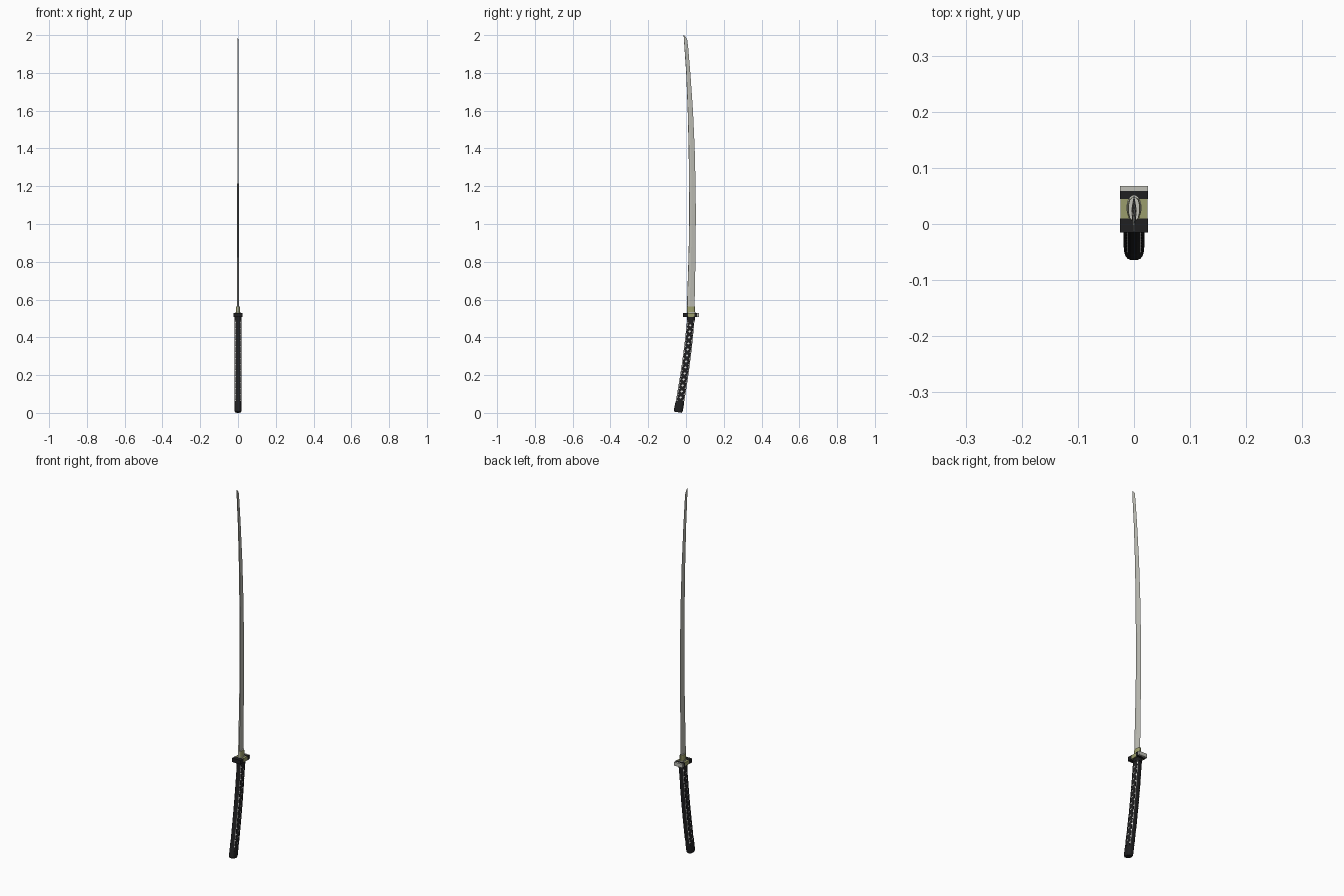
import bpy, bmesh, math

if "Cube" in bpy.data.objects:
    bpy.data.objects.remove(bpy.data.objects["Cube"])


def material(name, rgb):
    m = bpy.data.materials.new(name)
    m.diffuse_color = (*rgb, 1)
    m.use_nodes = True
    m.node_tree.nodes["Principled BSDF"].inputs["Base Color"].default_value = m.diffuse_color
    return m


BLACK = material("black wrap", (0.014, 0.014, 0.015))
STEEL = material("pale steel", (0.52, 0.52, 0.47))
BRASS = material("olive brass", (0.33, 0.34, 0.15))
WHITE = material("white ray skin", (0.78, 0.78, 0.76))


def finish(name, bm, mats):
    bmesh.ops.recalc_face_normals(bm, faces=bm.faces)
    me = bpy.data.meshes.new(name)
    bm.to_mesh(me)
    bm.free()
    for m in mats:
        me.materials.append(m)
    ob = bpy.data.objects.new(name, me)
    bpy.context.collection.objects.link(ob)
    return ob


def loft(name, rings, mats, rule=None):
    """Skin a list of equal closed rings and cap both ends."""
    bm = bmesh.new()
    vs = [[bm.verts.new(p) for p in r] for r in rings]
    n = len(rings[0])
    for a, b in zip(vs, vs[1:]):
        for i in range(n):
            j = (i + 1) % n
            bm.faces.new((a[i], a[j], b[j], b[i]))
    bm.faces.new(vs[0])
    bm.faces.new(vs[-1])
    bm.normal_update()
    if rule:
        for f in bm.faces:
            f.material_index = rule(f)
    return finish(name, bm, mats)


def box(name, x, y0, y1, z0, z1, mat):
    ring = [(-x, y0), (x, y0), (x, y1), (-x, y1)]
    return loft(name, [[(a, b, z) for a, b in ring] for z in (z0, z1)], [mat])


def oval(rx, ry, cy, z, n=16, power=0.75, tilt=0.0):
    """Rounded-rectangle ring; tilt raises z with y."""
    ring = []
    for i in range(n):
        a = 2 * math.pi * (i + 0.5) / n
        c, s = math.cos(a), math.sin(a)
        dy = ry * math.copysign(abs(s) ** power, s)
        ring.append((rx * math.copysign(abs(c) ** power, c), cy + dy, z + tilt * dy))
    return ring


# blade: spine y, cutting edge y and half thickness along z
blade = []
for z, spine, edge, t in [(0.52, .006, .045, .0045), (0.6, .007, .046, .0045),
                          (0.75, .012, .049, .0045), (0.9, .016, .051, .0042),
                          (1.05, .018, .052, .004), (1.2, .017, .051, .004),
                          (1.4, .015, .046, .0036), (1.6, .010, .037, .0033),
                          (1.8, .002, .023, .003), (1.93, -.007, .012, .0024)]:
    ridge = spine + 0.35 * (edge - spine)
    blade.append([(0, spine - .001, z), (t * .75, spine, z), (t, ridge, z),
                  (0, edge, z), (-t, ridge, z), (-t * .75, spine, z)])
# slanted tip
blade.append([(0, -.0125, 2.0), (.001, -.012, 2.0), (.001, -.006, 1.995),
              (0, .006, 1.98), (-.001, -.006, 1.995), (-.001, -.012, 2.0)])
loft("blade", blade, [STEEL])


# handle centre line (quadratic curve) and depth
def centre(z):
    u = z / 0.5
    return -0.043 + 0.095 * u - 0.026 * u * u


def depth(z):
    return 0.0225 - 0.006 * z


HX = 0.017
core = [oval(HX, depth(z), centre(z), z, 16, 0.75, -0.15)
        for z in [0.02 + 0.485 * i / 12 for i in range(13)]]
# ray skin shows on the flat sides, the edges are wrapped
loft("handle_core", core, [BLACK, WHITE],
     lambda f: int(abs(f.normal.x) > 0.75 and f.calc_center_median().z > 0.05))

# pommel
loft("pommel", [oval(HX * s, depth(z) * s, centre(z), z, 16, 0.75, -0.15)
                for z, s in [(0.0035, .9), (0.01, 1.06), (0.05, 1.06), (0.055, 1.0)]], [BLACK])

# crossing wrap bands over the two sides
bm = bmesh.new()
N, Z0, Z1 = 14, 0.05, 0.495
pitch = (Z1 - Z0) / N
for side in (-1, 1):
    for k in range(N):
        for way in (-1, 1):
            rows = []
            for i in range(5):
                u = -0.8 + 0.4 * i
                z = Z0 + pitch * (k + 0.5 + 0.55 * u * way)
                bulge = (1 - abs(u) ** (1 / 0.375)) ** 0.375
                row = []
                for dz in (-0.3, 0.3):
                    zz = z + dz * pitch
                    y = centre(zz) + depth(zz) * u
                    for off in (-.002, .0018):
                        row.append(bm.verts.new((side * (HX * bulge + off), y, zz)))
                rows.append([row[0], row[1], row[3], row[2]])
            for a, b in zip(rows, rows[1:]):
                for i in range(4):
                    j = (i + 1) % 4
                    bm.faces.new((a[i], a[j], b[j], b[i]))
            bm.faces.new(rows[0])
            bm.faces.new(rows[-1])
finish("handle_wrap", bm, [BLACK])

# ferrule below the guard
loft("ferrule", [oval(HX + .002, .022, .0265, z) for z in (0.49, 0.51)], [BLACK])

# guard: slabs along y with a brass middle and a steel back rim
box("guard_front", .025, -.015, .010, .507, .529, BLACK)
box("guard_middle", .0245, .010, .045, .507, .528, BRASS)
box("guard_back", .025, .045, .059, .507, .529, BLACK)
box("guard_rim", .025, .059, .068, .508, .528, STEEL)

# washer and blade collar
loft("washer", [oval(.0135, .023, .029, z, 16, 1.0) for z in (.526, .533)], [STEEL])
loft("collar", [oval(rx, .021, .027, z, 12, 0.8) for rx, z in ((.012, .53), (.010, .564))],
     [BRASS, STEEL], lambda f: int(f.normal.z > 0.8 or f.calc_center_median().z > .56))
